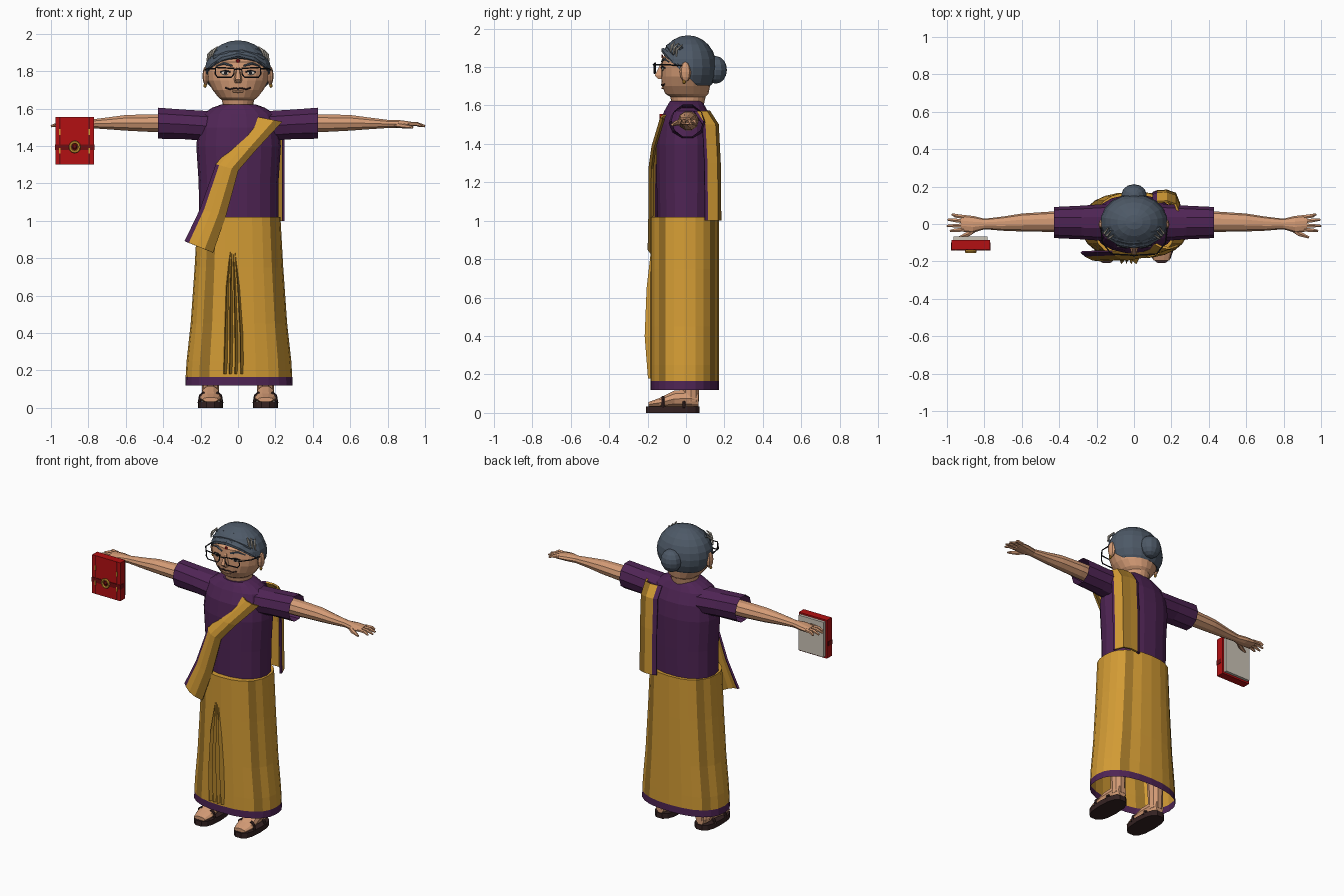
import bpy, bmesh, math
from mathutils import Vector, Matrix

cube = bpy.data.objects.get("Cube")
if cube:
    bpy.data.objects.remove(cube)


def material(name, r, g, b):
    m = bpy.data.materials.new(name)
    m.use_nodes = True
    m.diffuse_color = (r, g, b, 1)
    m.node_tree.nodes["Principled BSDF"].inputs["Base Color"].default_value = (r, g, b, 1)
    return m


SKIN = material("skin", .66, .33, .18)
PURPLE = material("purple_cloth", .078, .018, .09)
GOLD = material("gold_cloth", .65, .33, .035)
DARK_GOLD = material("dark_gold_cloth", .33, .17, .02)
HAIR = material("grey_hair", .075, .1, .135)
CREAM = material("cream", .6, .55, .47)
BROWN = material("dark_brown", .035, .016, .016)
BLACK = material("black", .012, .012, .016)
RED = material("red_cover", .45, .005, .006)
DARK_RED = material("dark_red", .16, .004, .005)


def finish(name, bm, mats):
    bmesh.ops.recalc_face_normals(bm, faces=bm.faces)
    me = bpy.data.meshes.new(name)
    bm.to_mesh(me)
    bm.free()
    for m in mats:
        me.materials.append(m)
    ob = bpy.data.objects.new(name, me)
    bpy.context.collection.objects.link(ob)
    return ob


def loft(name, rings, mats, rule=None, caps=(True, True), wrap=True, loop=False):
    """Skin a list of point rows; rule(row, column) picks the material."""
    bm = bmesh.new()
    rows = [[bm.verts.new(p) for p in r] for r in rings]
    n = len(rows[0])
    for i in range(len(rows) if loop else len(rows) - 1):
        a, b = rows[i], rows[(i + 1) % len(rows)]
        for j in range(n if wrap else n - 1):
            k = (j + 1) % n
            f = bm.faces.new((a[j], a[k], b[k], b[j]))
            f.material_index = rule(i, j) if rule else 0
    if not loop and wrap:
        for row, cap in zip((rows[0], rows[-1]), caps):
            if cap:
                bm.faces.new(row)
    return finish(name, bm, mats)


def ring(center, ru, rv, axis="z", n=16, e=1.0):
    """Rounded cross-section lying across the given axis."""
    out = []
    for k in range(n):
        a = math.tau * k / n
        c, s = math.cos(a), math.sin(a)
        u = ru * math.copysign(abs(c) ** e, c)
        v = rv * math.copysign(abs(s) ** e, s)
        d = {"z": (u, v, 0), "x": (0, u, v), "y": (u, 0, v)}[axis]
        out.append(Vector(center) + Vector(d))
    return out


def tube(name, pts, r, mat, n=6, loop=False):
    """Round bar through points, with one radius or one per point."""
    pts = [Vector(p) for p in pts]
    radii = r if isinstance(r, (list, tuple)) else [r] * len(pts)
    rings = []
    for i, p in enumerate(pts):
        a = pts[i - 1] if i or loop else p
        b = pts[(i + 1) % len(pts)] if loop or i + 1 < len(pts) else p
        d = (b - a).normalized()
        side = d.cross(Vector((0, 1, .01))).normalized()
        up = d.cross(side)
        rings.append([p + radii[i] * (side * math.cos(math.tau * k / n) + up * math.sin(math.tau * k / n))
                      for k in range(n)])
    return loft(name, rings, [mat], loop=loop)


def ball(name, center, size, mat, u=12, v=8):
    bm = bmesh.new()
    bmesh.ops.create_uvsphere(bm, u_segments=u, v_segments=v, radius=1,
                              matrix=Matrix.LocRotScale(Vector(center), None, Vector(size)))
    return finish(name, bm, [mat])


def box(name, lo, hi, mat):
    lo, hi = Vector(lo), Vector(hi)
    bm = bmesh.new()
    bmesh.ops.create_cube(bm, size=1, matrix=Matrix.LocRotScale((lo + hi) / 2, None, hi - lo))
    return finish(name, bm, [mat])


# Skirt with purple hem and darker woven bands
skirt = [(.12, .287), (.165, .285), (.25, .28), (.45, .258), (.75, .237), (1.02, .222)]
loft("skirt", [ring((.005, -.007, z), rx, .178, n=24, e=.85) for z, rx in skirt],
     [GOLD, DARK_GOLD, PURPLE], lambda i, j: 2 if i == 0 else int(j % 6 == 3), (False, True))

# Front pleats
for k in range(4):
    rows = []
    for z, x, gap, y in [(.84, -.04, .008, -.183), (.65, -.06, .02, -.205),
                         (.4, -.068, .027, -.215), (.18, -.075, .03, -.198)]:
        c = x + gap * k
        rows.append([(c - .005, -.17, z), (c, y, z), (c + gap * .7, -.17, z)])
    loft(f"pleat_{k + 1}", rows, [GOLD, DARK_GOLD], lambda i, j: int(j == 0))

# Blouse
torso = [(.98, .212, .15), (1.2, .213, .155), (1.4, .226, .157), (1.5, .216, .145),
         (1.57, .195, .115), (1.605, .14, .095), (1.622, .092, .085)]
loft("blouse", [ring((.003, 0, z), rx, ry, n=18, e=.9) for z, rx, ry in torso], [PURPLE])

# Head and neck
head = [(1.59, .08, .08, .01), (1.645, .085, .092, .01), (1.66, .105, .112, .005), (1.7, .136, .125, 0),
        (1.75, .162, .13, 0), (1.8, .168, .13, 0), (1.85, .16, .125, 0), (1.88, .13, .1, .01)]
loft("head", [ring((0, cy, z), rx, ry, n=20) for z, rx, ry, cy in head], [SKIN])


def face_y(x, z):
    for a, b in zip(head, head[1:]):
        if a[0] <= z <= b[0]:
            t = (z - a[0]) / (b[0] - a[0])
            rx, ry, cy = [a[k] + t * (b[k] - a[k]) for k in (1, 2, 3)]
            return cy - ry * math.sqrt(max(0, 1 - (x / rx) ** 2))


def on_face(points, lift=.001):
    return [(x, face_y(x, z) - lift, z) for x, z in points]


# Hair cap trimmed along the hairline, with bun and front roll
bm = bmesh.new()
bmesh.ops.create_uvsphere(bm, u_segments=18, v_segments=12, radius=1,
                          matrix=Matrix.LocRotScale(Vector((0, .01, 1.8)), None, Vector((.18, .15, .165))))
for co, no in [((0, .04, 1.72), (0, .68, .73)), ((0, 0, 1.705), (0, 0, 1))]:
    bmesh.ops.bisect_plane(bm, geom=bm.verts[:] + bm.edges[:] + bm.faces[:],
                           plane_co=co, plane_no=no, clear_inner=True)
hair = finish("hair", bm, [HAIR])
thick = hair.modifiers.new("thickness", "SOLIDIFY")
thick.thickness = .015
ball("hair_bun", (0, .155, 1.785), (.068, .058, .072), HAIR)
tube("hairline_roll", [(x, -.118 + 2.9 * x * x, 1.888 - 3 * x * x)
                       for x in (-.165, -.13, -.08, 0, .08, .13, .165)],
     [.008, .014, .016, .012, .016, .014, .008], HAIR)
for k, z in enumerate((1.9, 1.925)):
    tube(f"hair_wave_{k + 1}", [(x, -.095 + .035 * k + 1.8 * x * x, z - 2 * x * x + .008)
                                for x in (-.13, -.06, .02, .1, .14)], .012, HAIR)

# Nose, mouth and forehead mark
loft("nose", [[(-w, -.11, z), (-w * .5, y, z), (w * .5, y, z), (w, -.11, z)]
              for z, w, y in [(1.82, .012, -.13), (1.755, .026, -.163), (1.737, .022, -.145)]], [SKIN])
tube("mouth", on_face([(-.068, 1.712), (-.045, 1.703), (-.015, 1.71), (0, 1.706),
                       (.015, 1.71), (.045, 1.703), (.068, 1.712)]), .004, BROWN)
tube("lower_lip", on_face([(-.03, 1.694), (0, 1.69), (.03, 1.694)]), .006, SKIN)
ball("forehead_mark", (0, -.124, 1.855), (.01, .004, .011), DARK_RED)
tube("glasses_bridge", [(-.022, -.166, 1.808), (0, -.17, 1.812), (.022, -.166, 1.808)], .004, BLACK)

# Paired parts
for side, s in (("left", 1), ("right", -1)):
    # Face
    ball(side + "_eye", on_face([(s * .067, 1.79)])[0], (.024, .005, .01), CREAM)
    ball(side + "_pupil", on_face([(s * .067, 1.79)], .005)[0], (.009, .003, .009), BLACK)
    tube(side + "_eyelid", on_face([(s * .04, 1.797), (s * .067, 1.802), (s * .095, 1.795)], .003), .004, BLACK)
    tube(side + "_eyebrow", on_face([(s * .03, 1.828), (s * .075, 1.842), (s * .118, 1.826)]),
         [.005, .007, .003], HAIR)
    ball(side + "_ear", (s * .172, -.003, 1.775), (.018, .03, .052), SKIN, 8, 6)
    ball(side + "_earring", (s * .176, -.01, 1.722), (.009, .009, .011), GOLD, 8, 6)
    for k in range(3):
        tube(f"{side}_grey_streak_{k + 1}",
             [(s * (.165 - .012 * k), -.05 - .015 * k, 1.855 + .012 * k),
              (s * (.158 - .014 * k), -.05 - .012 * k, 1.89 + .01 * k),
              (s * (.138 - .014 * k), -.02 - .02 * k, 1.915 + .008 * k)], [.004, .007, .003], CREAM)
    # Glasses
    tube(side + "_lens_frame", [(s * x, -.166 + .12 * max(0, x - .07), z) for x, z in
                                [(.02, 1.815), (.12, 1.82), (.122, 1.785), (.11, 1.768),
                                 (.035, 1.768), (.022, 1.785)]], .004, BLACK, loop=True)
    tube(side + "_glasses_arm", [(s * .122, -.16, 1.812), (s * .168, -.1, 1.812), (s * .178, -.01, 1.806)],
         .004, BLACK)
    # Sleeve, arm and hand
    loft(side + "_sleeve", [ring((s * x, .008, z), ry, rz, "x", 10) for x, z, ry, rz in
                            [(.14, 1.505, .1, .085), (.28, 1.515, .09, .083), (.428, 1.522, .083, .087)]],
         [PURPLE], caps=(True, False))
    loft(side + "_arm", [ring((s * x, y, z), ry, rz, "x", 10) for x, y, z, ry, rz in
                         [(.25, .012, 1.52, .055, .052), (.45, .012, 1.522, .054, .05),
                          (.6, .008, 1.524, .048, .044), (.7, .002, 1.521, .038, .033),
                          (.8, 0, 1.518, .028, .023), (.86, -.002, 1.518, .045, .022),
                          (.925, .005, 1.516, .045, .015)]], [SKIN])
    for finger, y0, x1, y1 in (("index", -.03, .983, -.037), ("middle", -.008, 1, -.01),
                               ("ring", .015, .995, .023), ("little", .037, .972, .052)):
        tube(f"{side}_{finger}_finger", [(s * .91, y0, 1.518), (s * .955, (y0 + y1) / 2, 1.518),
                                         (s * x1, y1, 1.506)], [.012, .011, .006], SKIN)
    tube(side + "_thumb", [(s * .84, -.02, 1.515), (s * .885, -.053, 1.508), (s * .935, -.072, 1.5)],
         [.016, .014, .007], SKIN)
    # Leg, foot and sandal
    c = s * .147
    tube(side + "_leg", [(c, .025, .06), (c, .025, .14), (c, .02, .5)], [.045, .045, .065], SKIN, 10)
    loft(side + "_foot", [ring((c, y, z), rx, rz, "y", 10) for y, z, rx, rz in
                          [(.066, .07, .03, .04), (.03, .075, .046, .05), (-.06, .073, .05, .045),
                           (-.14, .052, .058, .026), (-.195, .044, .042, .013)]], [SKIN])
    loft(side + "_sandal_sole", [ring((c, -.068, z), .068, .142, n=14, e=.75) for z in (0, .034)], [BROWN])
    for part, y, h in (("front", -.12, .082), ("heel", -.01, .06)):
        for t in (-1, 1):
            tube(f"{side}_{part}_strap_{'inner' if t == -s else 'outer'}",
                 [(c + t * .06, y, .025), (c + t * .053, y, h * .8), (c + t * .032, y, h)], .009, BROWN)


def drape(name, rows, rule):
    ob = loft(name, rows, [GOLD, DARK_GOLD, PURPLE], rule, wrap=False)
    m = ob.modifiers.new("thickness", "SOLIDIFY")
    m.thickness = .012
    m.offset = 0


# Sash across the chest: left edge, right edge and depth of each row
rows = []
for ax, az, bx, bz, y in [(.09, 1.555, .235, 1.53, -.135), (-.04, 1.39, .1, 1.385, -.18),
                          (-.115, 1.3, 0, 1.27, -.195), (-.2, 1.06, -.065, 1.03, -.196),
                          (-.282, .89, -.135, .83, -.2)]:
    rows.append([(ax + t * (bx - ax), y + .05 * (1 - t) ** 3 + .02 * t ** 4, az + t * (bz - az))
                 for t in (0, .15, .42, .7, 1)])
drape("front_sash", rows, lambda i, j: (2 if i > 1 else 0, 0, 0, 1)[j])

# Sash end hanging behind the left shoulder
rows = []
for z, dy in ((1.57, -.055), (1.5, -.01), (1.3, 0), (1, .003)):
    rows.append([(x, y + dy, z) for x, y in
                 [(.1, .162), (.125, .172), (.175, .175), (.22, .16), (.24, .11), (.243, .095)]])
drape("back_sash", rows, lambda i, j: (2, 0, 1, 0, 2)[j])

# Book held at the right hand
box("book_cover", (-.977, -.137, 1.3), (-.77, -.086, 1.555), RED)
box("book_pages", (-.965, -.09, 1.312), (-.782, -.068, 1.545), CREAM)
box("book_strap", (-.979, -.141, 1.378), (-.768, -.1, 1.408), DARK_RED)
for side, x in (("outer", -.952), ("inner", -.795)):
    box(side + "_book_groove", (x - .004, -.139, 1.302), (x + .004, -.135, 1.553), DARK_RED)
    for z in (1.36, 1.46):
        box(f"{side}_book_stud_{'low' if z < 1.4 else 'high'}", (x - .004, -.142, z), (x + .004, -.136, z + .03), GOLD)
tube("book_buckle", ring((-.873, -.147, 1.395), .024, .026, "y", 12), .008, GOLD, loop=True)
ball("book_buckle_gem", (-.873, -.143, 1.395), (.012, .008, .012), DARK_RED, 8, 6)
